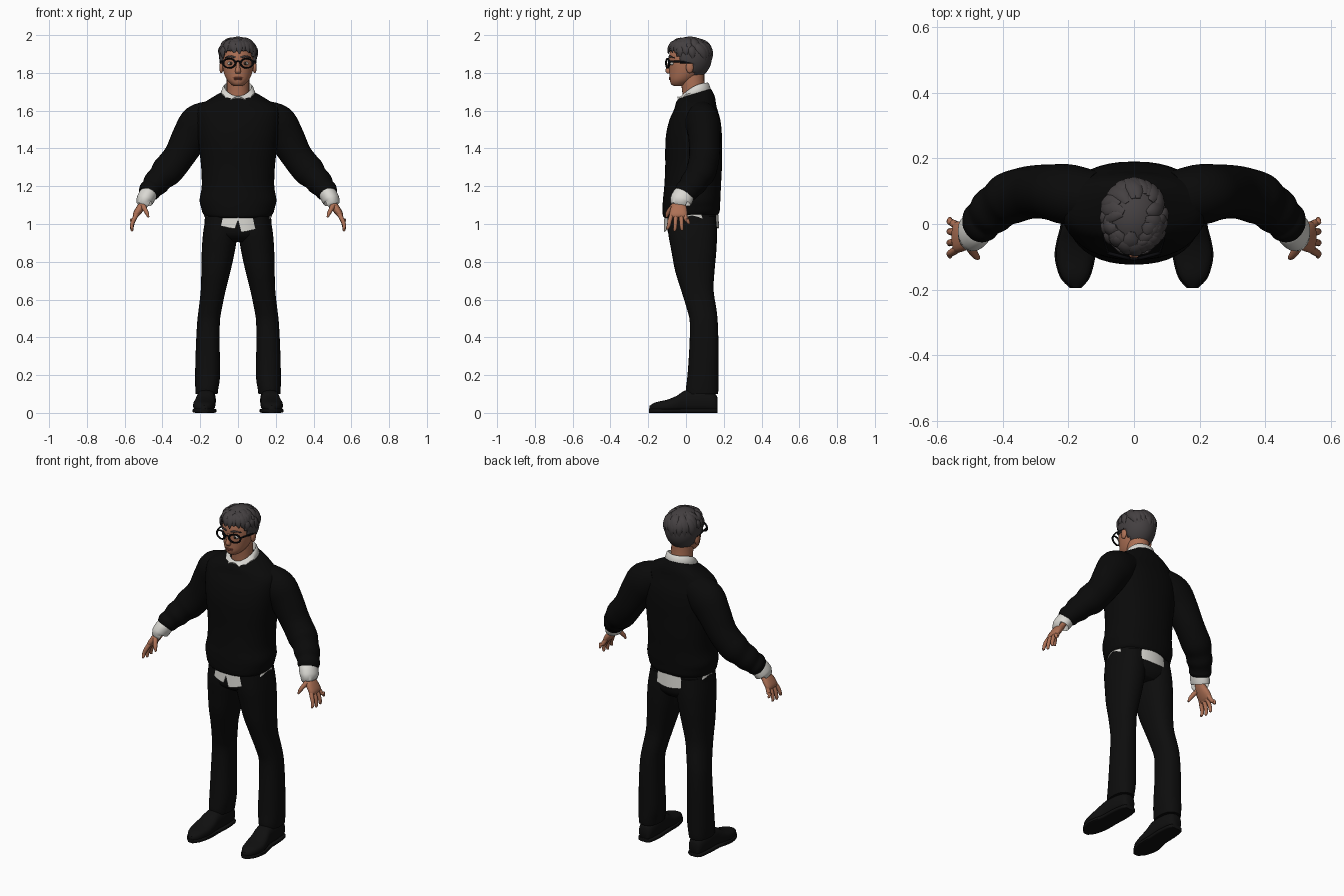
import bpy, bmesh, math, random
from mathutils import Vector, Matrix

if "Cube" in bpy.data.objects:
    bpy.data.objects.remove(bpy.data.objects["Cube"])

random.seed(4)


def material(name, *rgb):
    m = bpy.data.materials.new(name)
    m.diffuse_color = (*rgb, 1)
    m.use_nodes = True
    m.node_tree.nodes["Principled BSDF"].inputs["Base Color"].default_value = m.diffuse_color
    return m


BLACK = material("black_wool", .003, .003, .003)
TROUSER = material("black_cloth", .004, .004, .004)
LEATHER = material("black_leather", .005, .005, .005)
WHITE = material("white_shirt", .70, .69, .65)
SKIN = material("skin", .42, .165, .092)
LIP = material("lips", .28, .085, .055)
HAIR = material("dark_grey_hair", .058, .051, .053)
FRAME = material("glasses_black", .003, .003, .004)
EYE = material("eye_white", .6, .57, .53)
IRIS = material("dark_iris", .02, .012, .008)


def finish(name, bm, mat, angle=50):
    bmesh.ops.recalc_face_normals(bm, faces=bm.faces)
    me = bpy.data.meshes.new(name)
    bm.to_mesh(me)
    bm.free()
    me.materials.append(mat)
    ob = bpy.data.objects.new(name, me)
    bpy.context.collection.objects.link(ob)
    bpy.ops.object.select_all(action='DESELECT')
    ob.select_set(True)
    bpy.context.view_layer.objects.active = ob
    bpy.ops.object.shade_smooth_by_angle(angle=math.radians(angle))
    return ob


def spline(keys, steps):
    """Smooth interpolation through key rows."""
    out, last = [], len(keys) - 1
    for i in range(last):
        a, b, c, d = (keys[max(i - 1, 0)], keys[i], keys[i + 1], keys[min(i + 2, last)])
        for s in range(steps):
            t = s / steps
            out.append([.5 * (2 * q + (r - p) * t + (2 * p - 5 * q + 4 * r - w) * t * t
                              + (3 * q - p - 3 * r + w) * t ** 3) for p, q, r, w in zip(a, b, c, d)])
    return out + [list(keys[last])]


def loft(name, keys, mat, mode='z', n=24, p=2.0, steps=4, ref=(0, 1, 0), side=1):
    """Skin of oval rings; keys are x, y, z, half width, half depth (, tilt)."""
    rows = spline(keys, steps)
    pts = [Vector((side * r[0], r[1], r[2])) for r in rows]
    bm, rings = bmesh.new(), []
    for i, r in enumerate(rows):
        u, v = Vector((1, 0, 0)), Vector((0, 1, r[5] if len(r) > 5 else 0))
        if mode == 'y':
            v = Vector((0, 0, 1))
        elif mode == 'path':
            t = (pts[min(i + 1, len(pts) - 1)] - pts[max(i - 1, 0)]).normalized()
            u = Vector(ref)
            u = (u - t * u.dot(t)).normalized()
            v = t.cross(u)
        ring = []
        for k in range(n):
            a = 2 * math.pi * k / n
            c, s = math.cos(a), math.sin(a)
            ring.append(bm.verts.new(pts[i] + u * r[3] * math.copysign(abs(c) ** (2 / p), c)
                                     + v * r[4] * math.copysign(abs(s) ** (2 / p), s)))
        rings.append(ring)
    for a, b in zip(rings, rings[1:]):
        for k in range(n):
            bm.faces.new((a[k], a[(k + 1) % n], b[(k + 1) % n], b[k]))
    bm.faces.new(rings[0])
    bm.faces.new(rings[-1])
    return finish(name, bm, mat)


def ball(name, loc, size, mat):
    bm = bmesh.new()
    bmesh.ops.create_uvsphere(bm, u_segments=16, v_segments=10, radius=1)
    bm.transform(Matrix.Translation(loc) @ Matrix.Diagonal((*size, 1)))
    return finish(name, bm, mat)


def band(name, rows, mat, n=72):
    """Cloth strip around the body; each row maps an angle (0 = back) to a point."""
    bm = bmesh.new()
    g = [[bm.verts.new(f(-math.pi + 2 * math.pi * k / n)) for k in range(n)] for f in rows]
    for a, b in zip(g, g[1:]):
        for k in range(n):
            bm.faces.new((a[k], a[(k + 1) % n], b[(k + 1) % n], b[k]))
    return finish(name, bm, mat)


# Sweater body
loft("sweater", [
    (0, .028, 1.04, .165, .14, .06), (0, .028, 1.055, .185, .15, .08), (0, .028, 1.09, .196, .152, .06),
    (0, .03, 1.13, .203, .152, 0), (0, .035, 1.20, .192, .15, 0), (0, .04, 1.30, .195, .15, 0),
    (0, .04, 1.39, .205, .15, 0), (0, .042, 1.47, .215, .148, 0), (0, .047, 1.55, .222, .135, 0),
    (0, .05, 1.615, .212, .112, .05), (0, .05, 1.66, .15, .102, .15), (0, .046, 1.69, .088, .086, .3)],
    BLACK, n=40, p=2.3)

# Pelvis of the trousers
loft("trouser_seat", [(0, .03, 1.09, .17, .135), (0, .032, 1.0, .177, .134), (0, .036, .94, .165, .125),
                      (0, .045, .905, .09, .09)], TROUSER, n=32, p=2.4)


# Shirt tail below the hem, with a front notch
def tail_low(a):
    x, y = .181 * math.sin(a), .03 + .146 * math.cos(a)
    z = 1.045 - (.07 if y > .03 else .088) * abs(math.cos(a)) ** 1.5
    if y < 0:
        z += .018 * (x < 0)
        z = 1.02 if abs(x) < .009 else z
    return x, y, z


band("shirt_tail", [lambda a: (.172 * math.sin(a), .03 + .138 * math.cos(a), 1.09), tail_low,
                    lambda a: (tail_low(a)[0] * .95, .03 + (tail_low(a)[1] - .03) * .95, tail_low(a)[2] + .004)],
     WHITE)


# Folded shirt collar
def collar_row(rx, ry, back, drop, tip):
    def f(a):
        front = (1 - math.cos(a)) / 2
        dip = max(0, 1 - abs(abs(a) - 2.55) / .45) * tip
        return (rx * math.sin(a), .045 + (ry + dip * .3) * math.cos(a), back - drop * front ** 2 - dip)
    return f


band("collar", [collar_row(.066, .062, 1.70, .05, 0), collar_row(.073, .07, 1.748, .07, 0),
                collar_row(.08, .077, 1.742, .07, 0), collar_row(.091, .09, 1.704, .03, .028),
                collar_row(.085, .083, 1.69, .03, .02)], WHITE)

# Neck and head
loft("neck", [(0, .04, 1.64, .06, .055), (0, .04, 1.70, .06, .06), (0, .035, 1.76, .06, .062),
              (0, .035, 1.82, .06, .062)], SKIN)
loft("head", [
    (0, -.042, 1.73, .02, .02), (0, -.033, 1.739, .036, .045), (0, -.02, 1.762, .058, .066),
    (0, .0, 1.80, .075, .088), (0, .01, 1.85, .085, .099), (0, .02, 1.90, .086, .108),
    (0, .022, 1.95, .07, .09), (0, .022, 1.98, .03, .04)], SKIN, n=32)
loft("nose", [(0, -.085, 1.865, .008, .008), (0, -.092, 1.835, .010, .010), (0, -.094, 1.81, .015, .015),
              (0, -.09, 1.797, .012, .010)], SKIN, n=12)
ball("upper_lip", (0, -.083, 1.774, ), (.026, .008, .0045), LIP)
ball("lower_lip", (0, -.082, 1.766), (.021, .009, .005), LIP)

for s, label in ((1, "left"), (-1, "right")):
    # Face details
    ball(label + "_ear", (s * .088, .02, 1.83), (.011, .02, .032), SKIN)
    ball(label + "_eye", (s * .038, -.073, 1.85), (.017, .012, .010), EYE)
    ball(label + "_iris", (s * .038, -.0835, 1.85), (.007, .004, .008), IRIS)
    loft(label + "_eyebrow", [(.014, -.09, 1.881, .003, .004), (.04, -.086, 1.888, .004, .005),
                              (.068, -.062, 1.88, .002, .003)], HAIR, 'path', n=8, side=s)

    # Glasses
    bpy.ops.mesh.primitive_torus_add(major_segments=28, minor_segments=8, major_radius=.033, minor_radius=.0055)
    rim = bpy.context.object
    rim.name = label + "_glasses_rim"
    rim.data.transform(Matrix.Translation((s * .046, -.097, 1.851)) @ Matrix.Rotation(s * .25, 4, 'Z')
                       @ Matrix.Rotation(math.pi / 2, 4, 'X') @ Matrix.Diagonal((1, .74, 1, 1)))
    rim.data.materials.append(FRAME)
    bpy.ops.object.shade_smooth()
    loft(label + "_glasses_temple", [(.078, -.09, 1.86, .004, .006), (.092, -.04, 1.86, .003, .005),
                                     (.094, .03, 1.853, .003, .005)], FRAME, 'y', n=8, side=s)

    # Trouser leg
    loft(label + "_trouser_leg", [
        (.088, .03, 1.04, .082, .128), (.094, .035, .95, .091, .129), (.105, .042, .85, .087, .118),
        (.117, .047, .75, .077, .104), (.131, .06, .65, .066, .086), (.147, .083, .55, .061, .078),
        (.156, .094, .48, .060, .074), (.160, .095, .35, .063, .077), (.161, .090, .2, .066, .082),
        (.165, .086, .13, .061, .086), (.166, .086, .10, .058, .083)], TROUSER, n=28, p=2.3, side=s)

    # Shoe upper and sole
    shoe = [(.166, .166, .022, .08), (.166, .15, .040, .10), (.167, .08, .050, .12), (.170, 0, .050, .118),
            (.176, -.05, .056, .088), (.18, -.10, .058, .068), (.18, -.16, .042, .054), (.178, -.193, .014, .036)]
    loft(label + "_shoe", [(x, y, h / 2 + .004, w, h / 2 - .002) for x, y, w, h in shoe],
         LEATHER, 'y', n=20, p=2.6, side=s)
    loft(label + "_sole", [(x, y * 1.01, .011, w + .004, .011) for x, y, w, h in shoe],
         LEATHER, 'y', n=20, p=5, side=s)

    # Sleeve with soft folds, then shirt cuff
    loft(label + "_sleeve", [
        (.12, .075, 1.575, .085, .085), (.20, .09, 1.53, .092, .108), (.25, .097, 1.465, .085, .098),
        (.305, .098, 1.37, .081, .084), (.345, .09, 1.315, .080, .083), (.38, .078, 1.275, .080, .083),
        (.41, .058, 1.243, .072, .070), (.435, .038, 1.215, .072, .069), (.455, .018, 1.19, .063, .058),
        (.47, .002, 1.173, .064, .058), (.482, -.012, 1.155, .053, .046)], BLACK, 'path', n=28, side=s)
    loft(label + "_cuff", [(.465, .0, 1.172, .05, .043), (.48, -.014, 1.150, .058, .047),
                           (.495, -.028, 1.122, .058, .045), (.496, -.029, 1.118, .05, .038)],
         WHITE, 'path', n=24, side=s)

    # Hand
    loft(label + "_palm", [(.485, -.022, 1.15, .028, .022), (.497, -.032, 1.115, .031, .021),
                           (.52, -.038, 1.08, .044, .021), (.54, -.04, 1.05, .047, .017),
                           (.545, -.04, 1.035, .040, .010)], SKIN, 'path', n=16, p=2.4, side=s)
    for name, y0, y1, z1 in (("index", -.073, -.098, .972), ("middle", -.051, -.060, .962),
                             ("ring", -.028, -.021, .966), ("little", -.008, .014, 1.0)):
        loft(f"{label}_{name}_finger", [
            (.535, y0, 1.055, .012, .013), (.553, (y0 + y1) / 2, 1.02, .0115, .012),
            (.562, y1 * .7 + y0 * .3, z1 + .022, .010, .010), (.561, y1, z1 + .004, .008, .007),
            (.560, y1, z1, .003, .003)], SKIN, 'path', n=10, steps=3, side=s)
    loft(label + "_thumb", [(.508, -.055, 1.105, .016, .016), (.494, -.08, 1.08, .014, .013),
                            (.481, -.098, 1.055, .011, .010), (.474, -.104, 1.035, .005, .005)],
         SKIN, 'path', n=10, steps=3, side=s)

loft("glasses_bridge", [(-.016, -.104, 1.857, .004, .004), (0, -.107, 1.861, .004, .004),
                        (.016, -.104, 1.857, .004, .004)], FRAME, 'path', n=8)


# Hair cap trimmed along a hairline
def on_cap(az, el, k=1.0):
    return Vector((.1 * k * math.cos(el) * math.cos(az), .02 + .118 * k * math.cos(el) * math.sin(az),
                   1.888 + (.104 if el > 0 else .128) * k * math.sin(el)))


def hairline(y):
    return 1.925 if y < -.055 else 1.885 if y < -.025 else 1.85 if y < .04 else 1.768


bm = bmesh.new()
bmesh.ops.create_uvsphere(bm, u_segments=40, v_segments=30, radius=1)
for v in bm.verts:
    v.co = on_cap(math.atan2(v.co.y, v.co.x), math.asin(max(-1, min(1, v.co.z))))
gone = [f for f in bm.faces if f.calc_center_median().z < hairline(f.calc_center_median().y)]
bmesh.ops.delete(bm, geom=gone, context='FACES')
cap = finish("hair_cap", bm, HAIR)
shell = cap.modifiers.new("thickness", 'SOLIDIFY')
shell.thickness, shell.offset = .012, -1


# Overlapping locks: crown, fringe and temples
def lock(name, az, e0, e1, turn, width, lift):
    keys = []
    for t, w in ((0, .35), (.3, 1), (.65, .85), (1, .08)):
        c = on_cap(az + turn * t, e0 + (e1 - e0) * t, .985 + lift * math.sin(math.pi * min(1, t + .15)))
        keys.append((*c, width * w, .009 * w))
    loft(name, keys, HAIR, 'path', n=8, steps=3, ref=(-math.sin(az), math.cos(az), 0))


for i in range(30):
    az = 2 * math.pi * i / 30 + random.uniform(-.1, .1)
    low = .3 if math.sin(az) < -.35 else .1 if math.sin(az) < .3 else -.25
    top = random.uniform(.75, 1.25)
    lock("crown_lock", az, top, low + random.uniform(-.05, .25), random.uniform(-.1, .5),
         random.uniform(.016, .026), random.uniform(.02, .035))
for i in range(11):
    az = -math.pi / 2 + (i - 5) * .23
    lock("fringe_lock", az, .95, random.uniform(.1, .28), random.uniform(-.2, .3), .021, random.uniform(.04, .07))
for az in (-.55, -.25, .05, math.pi + .55, math.pi + .25, math.pi - .05):
    lock("temple_lock", az, .6, random.uniform(-.15, .05), .1, .02, .03)
